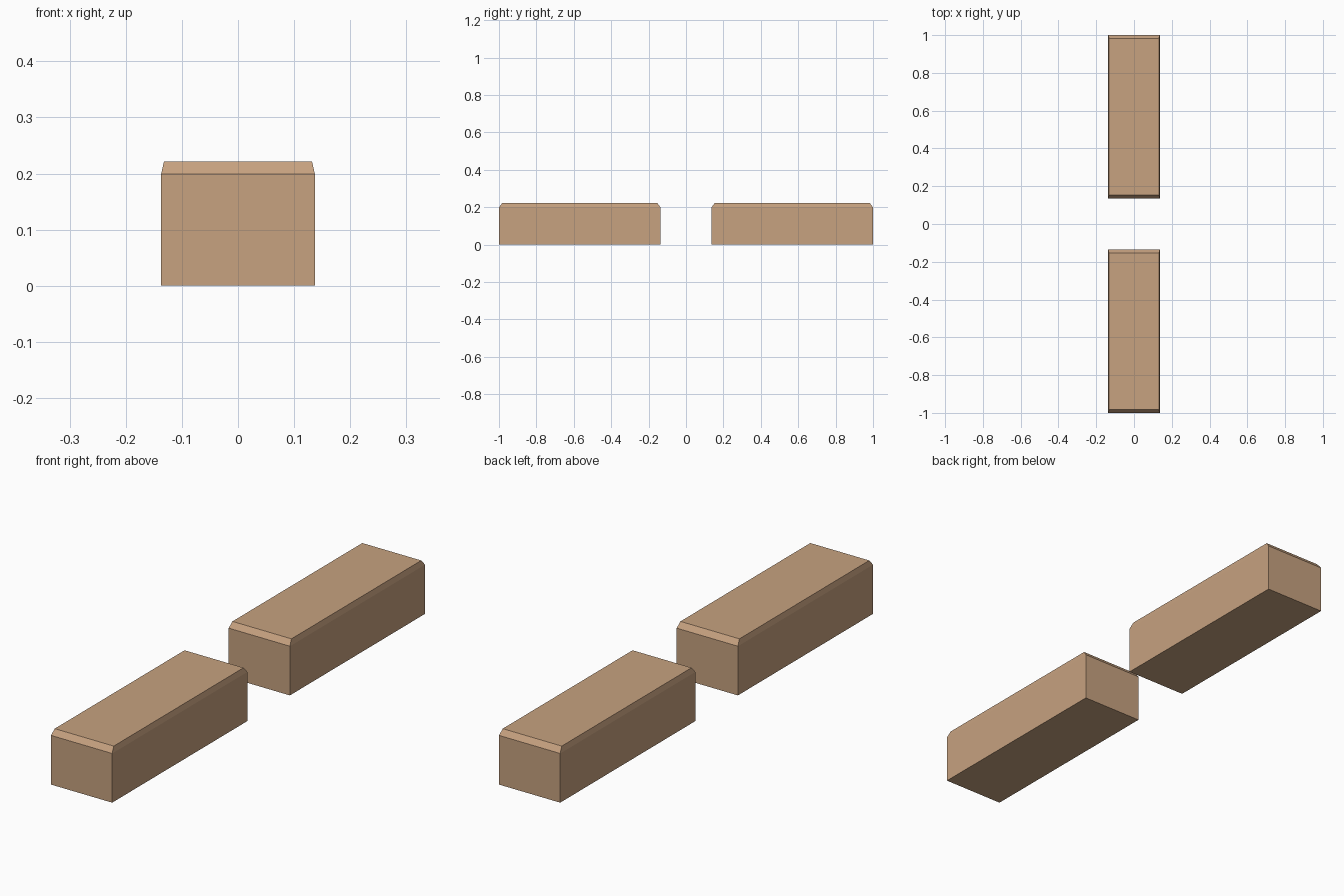
import bpy
import bmesh

if "Cube" in bpy.data.objects:
    bpy.data.objects.remove(bpy.data.objects["Cube"])

# Single tan colour
tan = bpy.data.materials.new("tan wood")
tan.diffuse_color = (0.57, 0.36, 0.215, 1)
tan.use_nodes = True
tan.node_tree.nodes["Principled BSDF"].inputs["Base Color"].default_value = tan.diffuse_color

HALF_X, Y_IN, Y_OUT = 0.137, 0.136, 1.0
Z_SHOULDER, Z_TOP = 0.199, 0.221
INSET_X, INSET_Y = 0.005, 0.017


def block(name, side):
    """Closed beam with a sloped top border, on the given side of y = 0."""
    bm = bmesh.new()
    half_y, mid_y = (Y_OUT - Y_IN) / 2, side * (Y_OUT + Y_IN) / 2
    rings = []
    for z, dx, dy in ((0, 0, 0), (Z_SHOULDER, 0, 0), (Z_TOP, INSET_X, INSET_Y)):
        rings.append([bm.verts.new((sx * (HALF_X - dx), mid_y + sy * (half_y - dy), z))
                      for sx, sy in ((-1, -1), (1, -1), (1, 1), (-1, 1))])
    # Walls and sloped border
    for low, high in zip(rings, rings[1:]):
        for i in range(4):
            j = (i + 1) % 4
            bm.faces.new((low[i], low[j], high[j], high[i]))
    # Underside and top
    bm.faces.new(rings[0][::-1])
    bm.faces.new(rings[-1])
    mesh = bpy.data.meshes.new(name)
    bm.to_mesh(mesh)
    bm.free()
    mesh.materials.append(tan)
    bpy.context.collection.objects.link(bpy.data.objects.new(name, mesh))


# Two matching beams with a gap between them
block("front_beam", -1)
block("back_beam", 1)
